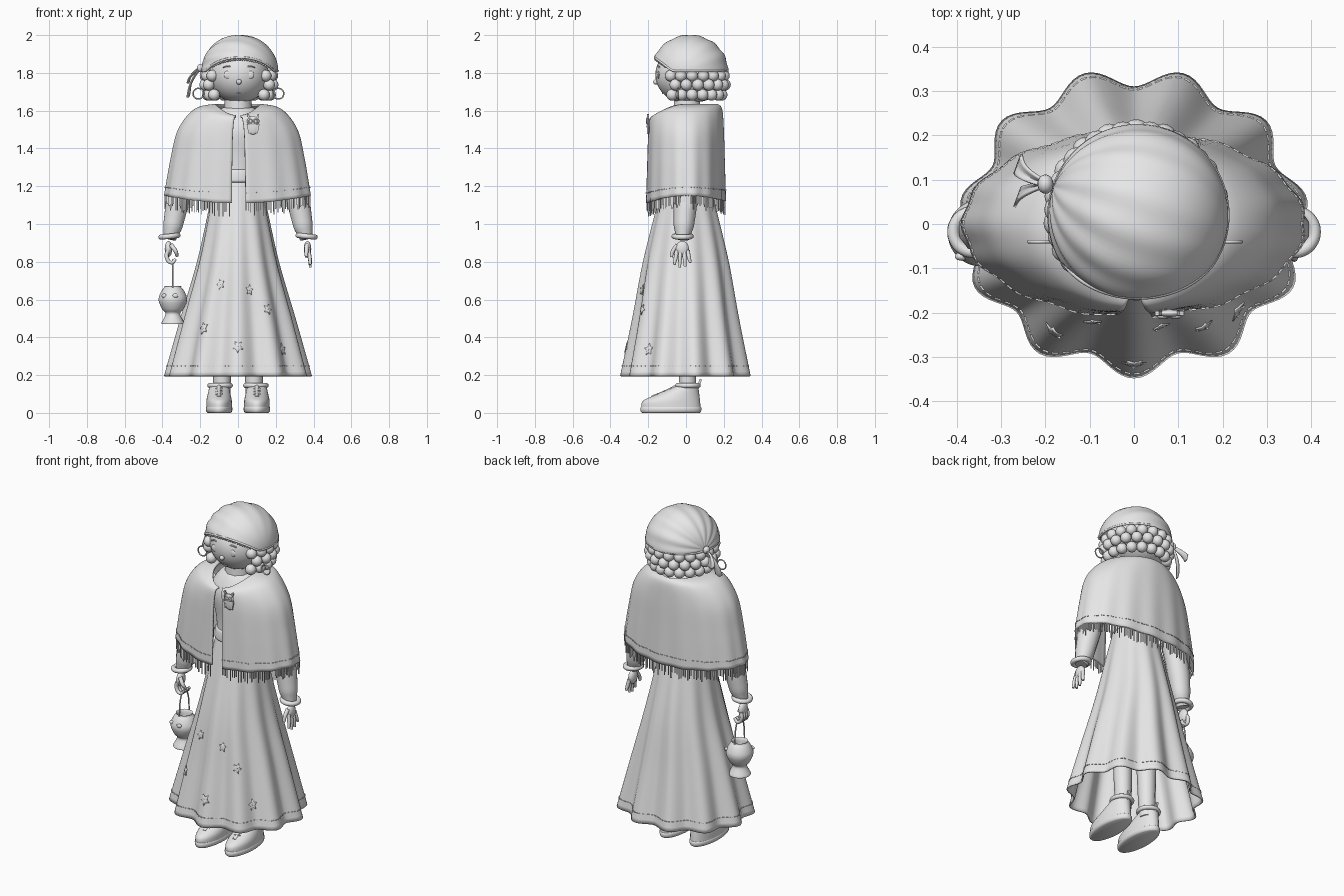
import bpy, bmesh, math, random
from math import sin, cos, pi
from mathutils import Vector, Matrix

random.seed(4)
if "Cube" in bpy.data.objects:
    bpy.data.objects.remove(bpy.data.objects["Cube"])

GREY = bpy.data.materials.new("plain grey")
GREY.use_nodes = True
GREY.diffuse_color = (0.8, 0.8, 0.8, 1)
GREY.node_tree.nodes["Principled BSDF"].inputs["Base Color"].default_value = (0.8, 0.8, 0.8, 1)
SIDES = ((1, "left"), (-1, "right"))


def finish(bm, name, thick=0.0):
    bmesh.ops.recalc_face_normals(bm, faces=bm.faces)
    mesh = bpy.data.meshes.new(name)
    bm.to_mesh(mesh)
    bm.free()
    mesh.materials.append(GREY)
    ob = bpy.data.objects.new(name, mesh)
    bpy.context.collection.objects.link(ob)
    if thick:
        mod = ob.modifiers.new("thickness", "SOLIDIFY")
        mod.thickness, mod.offset = thick, 0
    bpy.ops.object.select_all(action="DESELECT")
    ob.select_set(True)
    bpy.context.view_layer.objects.active = ob
    bpy.ops.object.shade_smooth_by_angle(angle=math.radians(50))


def blend(keys, t):
    """Smooth curve through evenly spaced key tuples."""
    s = min(max(t, 0), 1) * (len(keys) - 1)
    i = min(int(s), len(keys) - 2)
    f = s - i
    p = [keys[min(max(k, 0), len(keys) - 1)] for k in range(i - 1, i + 3)]
    return [b + f / 2 * (c - a + f * (2 * a - 5 * b + 4 * c - d + f * (3 * b - a - 3 * c + d)))
            for a, b, c, d in zip(*p)]


def shell(name, fn, cols, rows, closed=True, caps=False, thick=0.0):
    """Sheet of quads through fn(u, v), closed around u if wanted."""
    bm = bmesh.new()
    n = cols if closed else cols + 1
    grid = [[bm.verts.new(fn(i / cols, j / rows)) for i in range(n)] for j in range(rows + 1)]
    for j in range(rows):
        for i in range(cols):
            k = (i + 1) % n
            bm.faces.new((grid[j][i], grid[j][k], grid[j + 1][k], grid[j + 1][i]))
    if caps:
        bm.faces.new(grid[0])
        bm.faces.new(grid[-1])
    finish(bm, name, thick)


def lathe(name, keys, centre=(0, 0), cols=32, rows=16):
    """Keys are (z, x radius, y radius, y shift)."""
    def fn(u, v):
        z, rx, ry, dy = blend(keys, v)
        return (centre[0] + rx * sin(2 * pi * u), centre[1] + dy - ry * cos(2 * pi * u), z)
    shell(name, fn, cols, rows, caps=True)


def balls(name, items, seg=16):
    """Items are (centre, radii)."""
    bm = bmesh.new()
    for c, r in items:
        r = r if isinstance(r, tuple) else (r, r, r)
        bmesh.ops.create_uvsphere(bm, u_segments=seg, v_segments=seg // 2, radius=1,
                                  matrix=Matrix.Translation(c) @ Matrix.Diagonal((*r, 1)))
    finish(bm, name)


def bars(name, pairs, w):
    """Thin square rods between pairs of points."""
    bm = bmesh.new()
    for p, q in pairs:
        p, q = Vector(p), Vector(q)
        m = (Matrix.Translation((p + q) / 2) @ (q - p).to_track_quat("Z", "Y").to_matrix().to_4x4()
             @ Matrix.Diagonal((w, w, (q - p).length, 1)))
        bmesh.ops.create_cube(bm, size=1, matrix=m)
    finish(bm, name)


def tube(name, points, radii, cyclic=False):
    """Round tube along a path, with one radius or one per point."""
    cu = bpy.data.curves.new(name, "CURVE")
    cu.dimensions, cu.bevel_depth, cu.bevel_resolution = "3D", 1, 3
    cu.use_fill_caps, cu.resolution_u = True, 5
    sp = cu.splines.new("BEZIER")
    sp.bezier_points.add(len(points) - 1)
    sp.use_cyclic_u = cyclic
    for i, (bp, p) in enumerate(zip(sp.bezier_points, points)):
        bp.co = p
        bp.handle_left_type = bp.handle_right_type = "AUTO"
        bp.radius = radii[i] if isinstance(radii, (list, tuple)) else radii
    tmp = bpy.data.objects.new(name, cu)
    bpy.context.collection.objects.link(tmp)
    bm = bmesh.new()
    bm.from_mesh(tmp.evaluated_get(bpy.context.evaluated_depsgraph_get()).to_mesh())
    bpy.data.objects.remove(tmp)
    finish(bm, name)


def ring(name, c, r, w, axis="Z", tilt=0.0):
    pts = []
    for k in range(12):
        a, b = r * cos(k * pi / 6), r * sin(k * pi / 6)
        pts.append(Vector(c) + Vector((a, b, tilt * a) if axis == "Z" else (a, 0, b)))
    tube(name, pts, w, True)


# skirt: flared, with eleven soft folds
def skirt_at(u, v, out=0.0):
    z, rx, ry, amp = blend([(1.3, .1, .1, 0), (1.1, .145, .15, .002), (.8, .208, .22, .007),
                            (.5, .29, .27, .014), (.194, .37, .326, .022)], v)
    t = 2 * pi * u
    k = amp * cos(11 * t) + out
    return Vector(((rx + k) * sin(t), .003 - (ry + k) * cos(t), z))


def dashes(name, fn, v, count, out):
    bars(name, [(fn(i / count, v, out), fn((i + .65) / count, v, out)) for i in range(count)], .005)


shell("skirt", skirt_at, 176, 32, thick=.008)
dashes("skirt_stitching", skirt_at, .9375, 110, .005)

# small worn star patches on the skirt
for n, (u, v) in enumerate([(.905, .79), (.0, .86), (.09, .71), (.04, .625), (.13, .87), (.938, .6)]):
    def patch(a, s, u=u, v=v, n=n):
        r = s * (.022 if round(a * 10) % 2 else .011)
        return skirt_at(u + r * .6 * cos(2 * pi * a + n), v + r * 1.1 * sin(2 * pi * a + n), .006)
    shell("skirt_patch", patch, 10, 2, thick=.004)

# bodice, belt and neck
lathe("bodice", [(1.2, .11, .12, 0), (1.35, .12, .12, 0), (1.5, .16, .13, 0), (1.6, .11, .09, .01), (1.62, .05, .05, .01)])
lathe("belt", [(1.22, .115, .12, 0), (1.23, .128, .132, 0), (1.28, .122, .126, 0), (1.29, .105, .11, 0)])
tube("neck", [(0, .005, 1.56), (0, .005, 1.68)], [.078, .07])


# cape: open at the front, with shoulder slope and gentle folds
def cape_at(u, v, out=0.0):
    t = math.radians(6 + 349 * u)
    z, rx, ry, drop = blend([(1.63, .12, .165, .06), (1.605, .225, .186, .05), (1.5, .31, .194, .02),
                             (1.34, .35, .198, .005), (1.15, .382, .203, .04)], v)
    front = max(cos(t), 0) ** 2
    back = .7 * max(-cos(t), 0) ** 2 * max(v - .75, 0) * 4
    k = .004 * v * v * sin(15 * t) + out
    return Vector(((rx + k) * sin(t), -(ry + k) * cos(t), z - drop * max(front, back)))


shell("cape", cape_at, 120, 28, closed=False, thick=.012)
dashes("cape_stitching", cape_at, .925, 80, .007)
strands = []
for i in range(170):
    p = cape_at((i + random.random() * .6) / 170, 1)
    strands.append((p, p + Vector((0, 0, -random.uniform(.035, .075)))))
bars("cape_fringe", strands, .0045)

# animal brooch on the cape
balls("brooch_body", [((.08, -.2, 1.515), (.03, .008, .042)), ((.08, -.202, 1.545), (.033, .009, .025))])
for s in (-1, 1):
    ring("brooch_eye", (.08 + s * .014, -.21, 1.545), .01, .003, "Y")
    bars("brooch_ear", [((.08 + s * .02, -.202, 1.555), (.08 + s * .028, -.202, 1.582))], .01)
    bars("brooch_wing", [((.08 + s * .03, -.202, 1.53), (.08 + s * .02, -.202, 1.48))], .008)

# head and face
balls("head", [((.005, 0, 1.79), (.157, .162, .15))], 40)
balls("nose", [((.005, -.16, 1.752), .014)])
for s, side in SIDES:
    x = .005 + s * .06
    balls(side + "_eye", [((x, -.146, 1.79), (.021, .007, .021))])
    tube(side + "_eyebrow", [(x + d * .024, -.146 + abs(d) * .004, 1.836 - abs(d) * .006) for d in (-1, 0, 1)], .004)
    ring(side + "_earring", (.002 + s * .212, -.04, 1.69), .028, .004, "Y")
tube("mouth", [(.005 + d * .015, -.125 + .002 * d * d, 1.692 + .004 * d * d) for d in (-2, -1, 0, 1, 2)], .003)

# hair: three rows of round curls
curls = []
for row, (z, r) in enumerate([(1.785, .177), (1.737, .18), (1.684, .165)]):
    for i in range(14 - row % 2):
        t = math.radians(53 + 254 * (i + .5 * (row % 2)) / 13)
        curls.append(((.005 + r * sin(t), .026 - r * cos(t), z), .031))
balls("hair_curls", curls)
balls("hair_base", [((.005, .05, 1.755), (.155, .145, .11))], 24)

# headscarf: dome with pleats gathered at the knot
mid, knot = Vector((.01, .02, 1.81)), Vector((-.2, .09, 1.825))
RISE, START = .75, -.07
bm = bmesh.new()
bmesh.ops.create_uvsphere(bm, u_segments=96, v_segments=40, radius=1)
turn = (knot - mid).to_track_quat("Z", "Y")
for vert in bm.verts:
    x, y, z = vert.co
    pleat = .022 * (1 + z) / 2 * math.sqrt(max(0, 1 - z * z)) * cos(14 * math.atan2(y, x))
    p = turn @ (vert.co * (1 + pleat))
    vert.co = mid + Vector((p.x * .2, p.y * .2, p.z * .188))
for co, no in ((mid, (0, 0, 1)), ((0, START, mid.z), (0, RISE, 1))):
    bmesh.ops.bisect_plane(bm, geom=bm.verts[:] + bm.edges[:] + bm.faces[:], plane_co=co, plane_no=no, clear_inner=True)
finish(bm, "headscarf", .006)


def rim_at(t):
    """Where the dome meets the two cutting planes."""
    lo, hi = 0.0, .18
    for _ in range(20):
        h = (lo + hi) / 2
        r = .2 * math.sqrt(1 - (h / .188) ** 2)
        if h < RISE * (START - mid.y + r * cos(t)):
            lo = h
        else:
            hi = h
    return mid + Vector((r * sin(t), -r * cos(t), h))


tube("headscarf_rim", [rim_at(2 * pi * k / 48) for k in range(48)], .006, True)
balls("headscarf_beads", [(rim_at(math.radians(a)) + Vector((0, .004, -.011)), .006) for a in range(-48, 49, 4)], 8)
balls("scarf_knot", [(knot, (.018, .022, .022))])
for name, end in (("scarf_tail_back", (-.262, .135, 1.75)), ("scarf_tail_front", (-.262, .06, 1.675))):
    def tail(u, v, end=Vector(end)):
        width = Vector((.3, .8, .4)) * (.01 + .024 * v) * (u - .5) * 1.6
        return knot.lerp(end, v) + width + Vector((-.015 * sin(pi * v), 0, .006 * cos(6 * u)))
    shell(name, tail, 6, 8, closed=False, thick=.006)

# arms, bangles, legs and shoes on both sides
for s, side in SIDES:
    tube(side + "_arm", [(s * .2, 0, 1.52), (s * .265, 0, 1.32), (s * .323, -.005, 1.1), (s * .345, -.012, .99),
                         (s * .362, -.018, .92)], [.06, .066, .063, .054, .034])
    ring(side + "_bangle", (s * .363, -.018, .935), .045, .014, "Z", s * -.1)
    tube(side + "_leg", [(s * .085, .01, .1), (s * .085, .005, .35), (s * .085, 0, .8)], [.045, .052, .07])
    ring(side + "_anklet", (s * .095, .01, .145), .055, .013)
    lathe(side + "_sole", [(0, .06, .152, -.08), (.008, .069, .16, -.08), (.027, .07, .161, -.08), (.034, .064, .154, -.08)],
          (s * .1, 0), rows=6)
    lathe(side + "_shoe", [(.03, .068, .157, -.08), (.065, .067, .15, -.076), (.1, .06, .11, -.04), (.145, .05, .055, .01)],
          (s * .1, 0))
    bars(side + "_laces", [((s * .1 - .018, y, z), (s * .1 + .018, y, z + .006))
                           for y, z in ((-.15, .096), (-.115, .11), (-.08, .125))], .007)
    tube(side + "_shoe_strap", [(s * .1, -.18, .08), (s * .1, -.1, .113), (s * .1, -.035, .147)], .012)
    bars(side + "_heel_tab", [((s * .1, .062, .13), (s * .1, .078, .178))], .012)
    balls(side + "_palm", [((s * .368, -.02, .868), (.02, .036, .042))])

# open hand on the left, gripping hand on the right
for k, length in enumerate((.075, .09, .085, .065)):
    y = -.048 + .019 * k
    tube("left_finger", [(.372, y, .86), (.38, y * 1.25 + .005, .82), (.383, y * 1.5 + .01, .86 - length)], [.011, .0105, .007])
    tube("right_finger", [(-.372, y, .86), (-.378, y, .825), (-.352, y, .795), (-.33, y, .815)], [.011, .011, .01, .008])
tube("left_thumb", [(.365, -.045, .89), (.362, -.07, .855), (.362, -.078, .825)], [.012, .011, .008])
tube("right_thumb", [(-.355, -.045, .89), (-.33, -.055, .855), (-.322, -.04, .83)], [.012, .011, .008])

# hanging round pot with a flared foot and a wire handle
X, Y = POT = (-.345, -.02)
lathe("pot", [(.47, .06, .06, 0), (.478, .06, .06, 0), (.512, .042, .042, 0), (.53, .04, .04, 0), (.55, .057, .057, 0),
              (.6, .076, .076, 0), (.645, .06, .06, 0), (.665, .044, .044, 0), (.672, .046, .046, 0),
              (.662, .038, .038, 0), (.63, .034, .034, 0)], POT, cols=40, rows=30)
tube("pot_handle", [(X, Y + .046 * cos(k * pi / 8), .665 + .145 * sin(k * pi / 8) ** .8) for k in range(9)], .004)
balls("pot_spots", [((X + .07 * sin(a), Y - .07 * cos(a), .62), (.016, .01, .012)) for a in (-.7, .2, 2.2)], 10)
